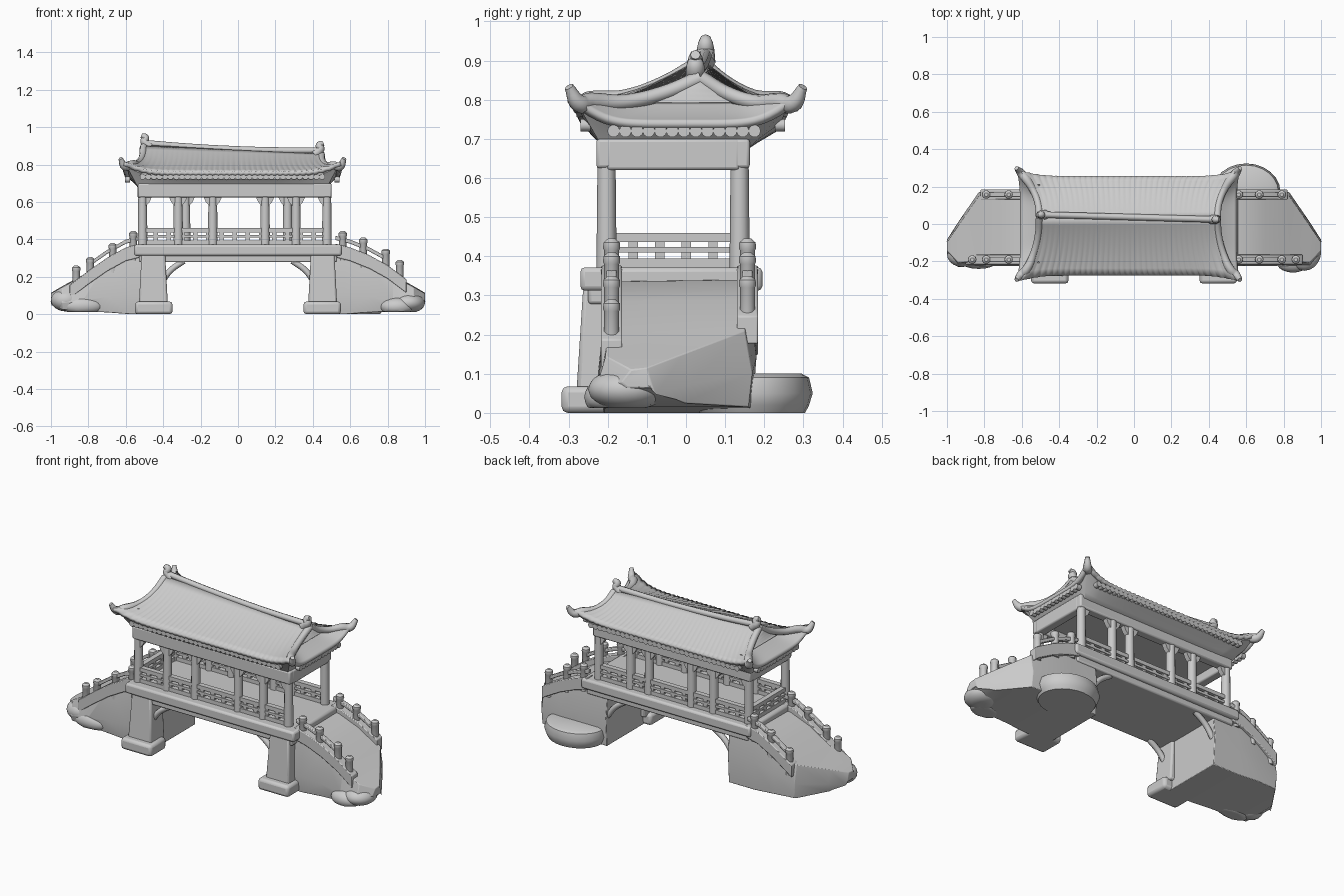
import bpy, bmesh, math
from mathutils import Matrix

if "Cube" in bpy.data.objects:
    bpy.data.objects.remove(bpy.data.objects["Cube"], do_unlink=True)

stone = bpy.data.materials.new("light_grey_stone")
stone.use_nodes = True
GREY = (0.6, 0.6, 0.6, 1)
stone.diffuse_color = GREY
stone.node_tree.nodes["Principled BSDF"].inputs["Base Color"].default_value = GREY
ROOF_X = -0.03          # centre of the roof
RIDGE_Y = 0.037


def finish(name, bm, bevel=0, solid=0):
    bmesh.ops.recalc_face_normals(bm, faces=bm.faces)
    me = bpy.data.meshes.new(name)
    bm.to_mesh(me)
    bm.free()
    me.materials.append(stone)
    me.shade_smooth()
    me.set_sharp_from_angle(angle=math.radians(40))
    ob = bpy.data.objects.new(name, me)
    bpy.context.collection.objects.link(ob)
    if solid:
        m = ob.modifiers.new("thickness", 'SOLIDIFY')
        m.thickness, m.offset = solid, 0
    if bevel:
        m = ob.modifiers.new("soft_edges", 'BEVEL')
        m.width, m.segments = bevel, 2


def add_box(bm, x0, x1, y0, y1, z0, z1):
    m = Matrix.Translation(((x0 + x1) / 2, (y0 + y1) / 2, (z0 + z1) / 2))
    bmesh.ops.create_cube(bm, size=1, matrix=m @ Matrix.Diagonal((x1 - x0, y1 - y0, z1 - z0, 1)))


def box(name, *b, bevel=0.008):
    bm = bmesh.new()
    add_box(bm, *b)
    finish(name, bm, bevel)


def loft(bm, rings):
    rows = [[bm.verts.new(p) for p in r] for r in rings]
    for a, b in zip(rows, rows[1:]):
        for i in range(len(a)):
            j = (i + 1) % len(a)
            bm.faces.new((a[i], a[j], b[j], b[i]))
    bm.faces.new(rows[0])
    bm.faces.new(rows[-1])


def turned(bm, x, y, z, profile, sides, ry=1):
    loft(bm, [[(x + r * math.cos(i * math.tau / sides), y + ry * r * math.sin(i * math.tau / sides), z + h)
               for i in range(sides)] for r, h in profile])


def grid(bm, rows):
    rows = [[bm.verts.new(p) for p in r] for r in rows]
    for a, b in zip(rows, rows[1:]):
        for i in range(len(a) - 1):
            bm.faces.new((a[i], a[i + 1], b[i + 1], b[i]))


def tube(name, pts, radius, taper=None):
    cu = bpy.data.curves.new(name, 'CURVE')
    cu.dimensions, cu.bevel_depth, cu.bevel_resolution = '3D', radius, 2
    cu.use_fill_caps = True
    cu.resolution_u = 6
    sp = cu.splines.new('BEZIER')
    sp.bezier_points.add(len(pts) - 1)
    for i, (bp, p) in enumerate(zip(sp.bezier_points, pts)):
        bp.co = p
        bp.handle_left_type = bp.handle_right_type = 'AUTO'
        bp.radius = taper[i] if taper else 1
    cu.materials.append(stone)
    bpy.context.collection.objects.link(bpy.data.objects.new(name, cu))


def rock(name, loc, size):
    bm = bmesh.new()
    bmesh.ops.create_icosphere(bm, subdivisions=3, radius=1,
                               matrix=Matrix.Translation(loc) @ Matrix.Diagonal((*size, 1)))
    for v in bm.verts:
        v.co.z = max(v.co.z, 0.012)
    finish(name, bm)


# Abutments, ramps, piers and braces at both ends
SECTIONS = ((.40, -.21, .17, .34, 0), (.57, -.21, .17, .335, 0), (.70, -.21, .17, .285, .01),
            (.83, -.21, .16, .205, .015), (.94, -.215, .0, .145, .025), (1.0, -.15, -.09, .11, .065))
for s, side, drop in ((1, "left", 0), (-1, "right", .03)):
    bm = bmesh.new()
    loft(bm, [[(s * x, y0 + .01, t), (s * x, y1 - .01, t + .005), (s * x, y1 + .01, t * .5),
               (s * x, y1, b), (s * x, y0, b), (s * x, y0 - .015, b + .3 * (t - b))]
              for x, y0, y1, t, b in SECTIONS])
    finish(side + "_ramp", bm, 0.008)

    bm = bmesh.new()
    loft(bm, [[(s * x0, -y, z), (s * x1, -y, z), (s * x1, -.15, z), (s * x0, -.15, z)]
              for x0, x1, y, z in ((.375, .53, .28, .05), (.39, .515, .262, .33))])
    finish(side + "_pier", bm, 0.01)
    box(side + "_pier_footing", *sorted((s * .35, s * .55)), -.318, -.17, 0, .068, bevel=0.016)
    for y in (-.225, .15):
        tube(side + "_brace", [(s * .41, y, .17), (s * .36, y, .235), (s * .29, y, .285)], .016)

    # Ramp parapets with posts
    for y, reach, where in ((-.19, .90, "front"), (.157, .82, "back")):
        path = [(.52, .355), (.60, .335), (.70, .295 - drop * .5), (.80, .24 - drop)]
        path.append((.90, .165 - drop) if reach > .85 else (reach, .225 - drop))
        for part, lo, hi, w, pts in (("curb", -.05, .022, .027, path), ("handrail", .042, .064, .013, path[:4])):
            bm = bmesh.new()
            loft(bm, [[(s * x, y - w, z + lo), (s * x, y + w, z + lo),
                       (s * x, y + w, z + hi), (s * x, y - w, z + hi)] for x, z in pts])
            finish(f"{side}_{where}_{part}", bm, 0.004)
        for x, z in ((.56, .345), (.67, .31 - drop), (.79, .25 - drop * 1.5), (.865, .19 - drop)):
            if x < reach:
                bm = bmesh.new()
                turned(bm, s * x, y, z, ((.02, -.06), (.02, .07), (.023, .075), (.022, .09), (.01, .1)), 10)
                finish(f"{side}_{where}_parapet_post", bm)

# Rocks around the banks
bm = bmesh.new()
turned(bm, .60, .17, 0, ((.16, 0), (.172, .02), (.183, .05), (.172, .09), (.15, .1)), 24, .84)
finish("back_bank_rock", bm)
rock("left_shore_rock", (.85, -.20, .04), (.09, .06, .05))
rock("left_low_rock", (.91, -.15, .06), (.09, .10, .055))
rock("right_shore_rock", (-.83, -.19, .045), (.11, .05, .05))
rock("right_tip_rock", (-.92, -.16, .075), (.08, .07, .06))

# Deck with protruding edge
box("deck", -.53, .53, -.25, .175, .278, .36)
box("deck_edge", -.555, .555, -.27, .195, .312, .372, bevel=.012)

# Pavilion posts with corner brackets
FRONT_Y, BACK_Y = -.203, .137
for y, xs, where in ((FRONT_Y, (-.51, -.32, -.135, .145, .31, .475), "front"),
                     (BACK_Y, (-.51, -.28, -.135, .145, .265, .475), "back")):
    for i, x in enumerate(xs):
        bm = bmesh.new()
        turned(bm, x, y, .36, ((.026, 0), (.023, .29)), 12)
        finish(where + "_post", bm)
        for d in (-1, 1):
            if 0 <= i + d < len(xs):
                bm = bmesh.new()
                prof = ((0, .575), (.022, .60), (.04, .64), (0, .64))
                loft(bm, [[(x + d * (.015 + u), yy, z) for u, z in prof] for yy in (y - .014, y + .014)])
                finish(where + "_bracket", bm)


def railing(name, along_x, a, b, c):
    bm = bmesh.new()

    def bar(u0, u1, w, z0, z1):
        if along_x:
            add_box(bm, u0, u1, c - w, c + w, z0, z1)
        else:
            add_box(bm, c - w, c + w, u0, u1, z0, z1)
    for z0, z1 in ((.36, .395), (.41, .424), (.437, .46)):
        bar(a, b, .015, z0, z1)
    n = round((b - a) / .07)
    for i in range(n + 1):
        u = a + (b - a) * i / n
        bar(u - .012, u + .012, .011, .37, .45)
    finish(name, bm)


railing("front_railing", True, -.51, .475, FRONT_Y)
railing("back_railing", True, -.51, .475, BACK_Y)
railing("end_railing", False, FRONT_Y, BACK_Y, -.51)

# Beams below the roof
for y in (FRONT_Y, BACK_Y):
    box("long_beam", -.535, .50, y - .026, y + .026, .625, .70)
for x in (-.51, .475):
    box("cross_beam", x - .026, x + .026, FRONT_Y, BACK_Y, .62, .70)


# Flared soffit whose corners sweep up under the roof tips
def soffit_ring(a, b, y, z, lift):
    corners = ((-1, -1), (1, -1), (1, 1), (-1, 1))
    ring = []
    for (x0, y0), (x1, y1) in zip(corners, corners[1:] + corners[:1]):
        for k in range(12):
            u = k / 12
            rise = abs(2 * u - 1) ** 6
            ring.append((ROOF_X + a * (x0 + (x1 - x0) * u) * (1 + .3 * lift * rise),
                         y + b * (y0 + (y1 - y0) * u) * (1 + 1.4 * lift * rise), z + lift * rise))
    return ring


bm = bmesh.new()
loft(bm, [soffit_ring(*r) for r in ((.50, .18, -.03, .668, 0), (.515, .203, -.02, .69, .01),
                                    (.55, .245, -.008, .722, .06), (.54, .235, -.006, .74, .065))])
finish("soffit", bm)


# Curved hip-and-gable roof
def ridge_z(t):
    return .875 - .02 * t


def slope(t, s, sign):
    lift = abs(t) ** 10 * s ** 3
    sag = ridge_z(t) + (.752 - ridge_z(t)) * (1.35 * s - .35 * s * s)
    tile = .003 * math.cos(t * 110) * s
    return (ROOF_X + t * (.475 + .055 * s * s + .05 * lift),
            RIDGE_Y * (1 - s) + sign * s * .262 + sign * .03 * lift - .01 * s, sag + .055 * lift + tile)


def skirt(end, v, r):
    lift = abs(v) ** 6 * r
    return (ROOF_X + end * (.47 + .105 * r + .012 * lift), v * (.14 + .12 * r + .032 * lift) - .005,
            .785 - .05 * (1.3 * r - .3 * r * r) + .07 * lift)


COLS = [i / 60 - 1 for i in range(121)]
STEPS = [i / 8 for i in range(9)]
for sign, where in ((-1, "front"), (1, "back")):
    bm = bmesh.new()
    grid(bm, [[slope(t, s, sign) for t in COLS] for s in STEPS])
    finish(where + "_roof_slope", bm, solid=.022)
for end, side in ((1, "left"), (-1, "right")):
    bm = bmesh.new()
    grid(bm, [[skirt(end, v / 16, r) for v in range(-16, 17)] for r in STEPS])
    finish(side + "_roof_skirt", bm, solid=.022)
    bm = bmesh.new()
    edge = [slope(end, s, -1) for s in STEPS[6:0:-1]] + [slope(end, s, 1) for s in STEPS[:7]]
    bm.faces.new([bm.verts.new((ROOF_X + end * .482, y, z)) for x, y, z in edge])
    finish(side + "_gable", bm, solid=.02)
    # Hip ridges sweeping up to the corners
    for sign in (-1, 1):
        pts = [slope(end, s, sign) for s in (0, .3, .6, .85)]
        pts += [(ROOF_X + end * .575, sign * .272, .79), (ROOF_X + end * .598, sign * .299, .833)]
        tube(side + "_hip_ridge", pts, .02, (1, .95, .95, 1.2, 1.2, .6))
    # Upturned ridge finial
    x, z = ROOF_X + end * .46, ridge_z(end)
    y = RIDGE_Y - end * .013
    tube(side + "_finial", [(x - end * .02, y, z), (x + end * .01, y, z + .03),
                            (x + end * .005, y, z + .05), (x + end * .027, y, z + .06)], .021, (1.2, 1.1, .9, .6))
tube("main_ridge", [(ROOF_X + t * .47, RIDGE_Y - .013 * t, ridge_z(t) + .008 + .012 * t * t)
                    for t in (-1, -.5, 0, .5, 1)], .017)

# Scalloped tile ends hanging along the eaves
bm = bmesh.new()


def tile_end(x, y, z, axis):
    turn = Matrix.Rotation(math.pi / 2, 4, axis)
    bmesh.ops.create_cone(bm, cap_ends=True, segments=10, radius1=.016, radius2=.016, depth=.026,
                          matrix=Matrix.Translation((x, y, z)) @ turn)


for i in range(33):
    for y in (-.257, .24):
        tile_end(ROOF_X - .48 + i * .03, y, .735, 'X')
for i in range(13):
    for end in (-1, 1):
        tile_end(ROOF_X + end * .56, -.185 + i * .03, .72, 'Y')
finish("eave_tiles", bm)
